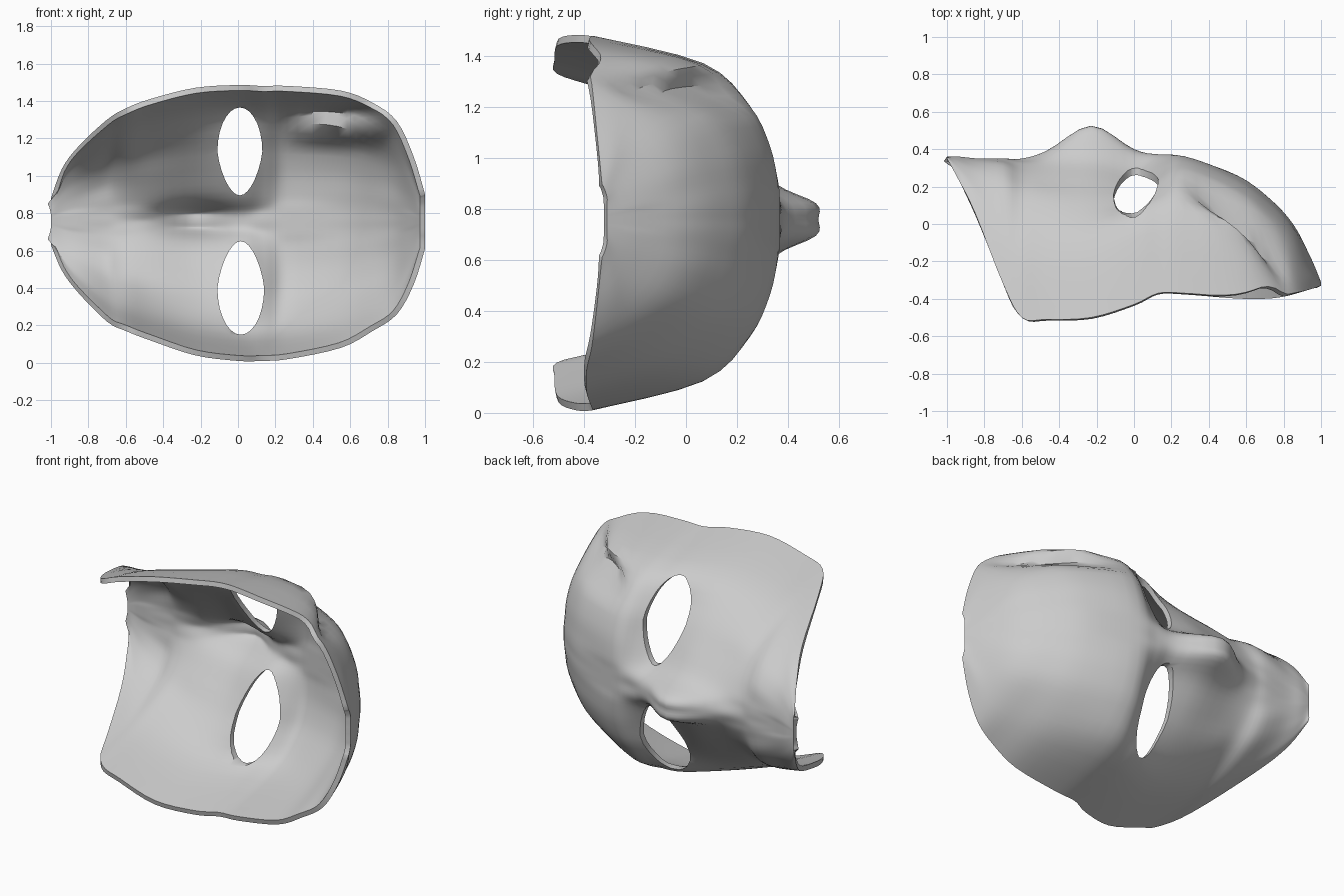
import bpy, bmesh, math
from mathutils import Vector

cube = bpy.data.objects.get("Cube")
if cube:
    bpy.data.objects.remove(cube, do_unlink=True)

MID = 0.76          # height of the symmetry line, nose and chin
STEPS = 4           # subdivisions between profile points

# Cross-sections from chin to forehead:
# x, lower rim z, upper rim z, then depth y from midline to rim
SPREAD = (0, .09, .2, .4, .62, .85, 1)
SECTIONS = [
    (-1, .63, .88, .36, .36, .36, .36, .36, .36, .35),
    (-.94, .49, 1.04, .36, .36, .36, .35, .33, .29, .24),
    (-.85, .37, 1.16, .35, .35, .35, .33, .28, .18, .06),
    (-.7, .22, 1.3, .35, .35, .34, .31, .2, -.04, -.32),
    (-.6, .17, 1.36, .35, .34, .32, .25, .12, -.14, -.5),
    (-.47, .12, 1.41, .39, .37, .32, .23, .11, -.14, -.51),
    (-.23, .04, 1.47, .52, .51, .35, .23, .1, -.1, -.5),
    (0, .01, 1.485, .4, .38, .29, .2, .12, .02, -.43),
    (.13, .01, 1.48, .37, .37, .33, .27, .2, .05, -.37),
    (.27, .02, 1.48, .36, .36, .36, .33, .25, .06, -.37),
    (.55, .08, 1.455, .26, .26, .25, .22, .13, -.08, -.39),
    (.72, .17, 1.39, .14, .14, .13, .1, .02, -.18, -.39),
    (.85, .26, 1.29, 0, 0, -.01, -.03, -.1, -.25, -.37),
    (.94, .42, 1.1, -.17, -.17, -.17, -.19, -.23, -.28, -.35),
    (1, .61, .9, -.31, -.31, -.31, -.31, -.31, -.32, -.33),
]


def smooth_path(points):
    """Smooth curve passing through every point."""
    pts = [Vector(p) for p in points]
    last = len(pts) - 1
    out = []
    for i in range(last):
        a, b, c, d = (pts[min(max(i + k, 0), last)] for k in (-1, 0, 1, 2))
        for s in range(STEPS):
            t = s / STEPS
            out.append((2 * b + (c - a) * t + (2 * a - 5 * b + 4 * c - d) * t ** 2
                        + (3 * b - a - 3 * c + d) * t ** 3) / 2)
    return out + [pts[-1]]


def brow_fold(x, z):
    """Folded crease on the upper corner of the forehead."""
    window = max(0, 1 - abs((x - .56) / .27) ** 3)
    if z < 1.27:
        amount = -.1 * max(0, 1 - (1.27 - z) / .1)
    else:
        amount = -.1 + .17 * min(1, (z - 1.27) / .09)
        amount *= max(0, min(1, (1.47 - z) / .07))
    return amount * window


def section_row(section):
    x, low, high = section[:3]
    half = list(zip(SPREAD, section[3:]))
    whole = [(-s, y) for s, y in half[:0:-1]] + half
    row = []
    for s, y in smooth_path(whole):
        z = MID + s * ((high - MID) if s > 0 else (MID - low))
        row.append((x, y + brow_fold(x, z), z))
    return row


def new_object(name, bm):
    mesh = bpy.data.meshes.new(name)
    bm.to_mesh(mesh)
    bm.free()
    obj = bpy.data.objects.new(name, mesh)
    bpy.context.collection.objects.link(obj)
    return obj


# Mask surface, lofted through the cross-sections
bm = bmesh.new()
rows = [[bm.verts.new(p) for p in section_row(sec)] for sec in smooth_path(SECTIONS)]
for r0, r1 in zip(rows, rows[1:]):
    for j in range(len(r0) - 1):
        bm.faces.new((r0[j], r0[j + 1], r1[j + 1], r1[j]))
mask = new_object("face_mask", bm)

# Shell thickness, added on the inner side
solid = mask.modifiers.new("thickness", "SOLIDIFY")
solid.thickness = .03
solid.offset = -1


def eye_cutter(name, x, z, rx, rz, nose_side):
    """Egg-shaped prism, narrower towards the nose."""
    bm = bmesh.new()
    rings = []
    for y in (-.6, .7):
        ring = []
        for k in range(28):
            a = math.tau * k / 28
            taper = 1 - .22 * max(0, nose_side * math.sin(a))
            ring.append(bm.verts.new((x + rx * math.cos(a) * taper, y,
                                      z + rz * math.sin(a))))
        rings.append(ring)
    for k in range(28):
        n = (k + 1) % 28
        bm.faces.new((rings[0][k], rings[0][n], rings[1][n], rings[1][k]))
    for ring in rings:
        bm.faces.new(ring)
    bmesh.ops.recalc_face_normals(bm, faces=bm.faces)
    cutter = new_object(name, bm)
    cutter.hide_render = True
    return cutter


# Eye openings
cutters = [
    eye_cutter("upper_eye_cutter", .01, 1.13, .12, .235, -1),
    eye_cutter("lower_eye_cutter", .015, .4, .125, .25, 1),
]
for cutter in cutters:
    cut = mask.modifiers.new("eye_hole", "BOOLEAN")
    cut.object = cutter
    cut.operation = "DIFFERENCE"
    cut.solver = "EXACT"

bpy.ops.object.select_all(action="DESELECT")
mask.select_set(True)
bpy.context.view_layer.objects.active = mask
for mod in list(mask.modifiers):
    bpy.ops.object.modifier_apply(modifier=mod.name)
for cutter in cutters:
    bpy.data.objects.remove(cutter, do_unlink=True)

# Plain grey finish
grey = bpy.data.materials.new("plain_grey")
grey.use_nodes = True
colour = (.6, .6, .6, 1)
grey.diffuse_color = colour
grey.node_tree.nodes["Principled BSDF"].inputs["Base Color"].default_value = colour
mask.data.materials.clear()
mask.data.materials.append(grey)
bpy.ops.object.shade_smooth_by_angle(angle=math.radians(40))
